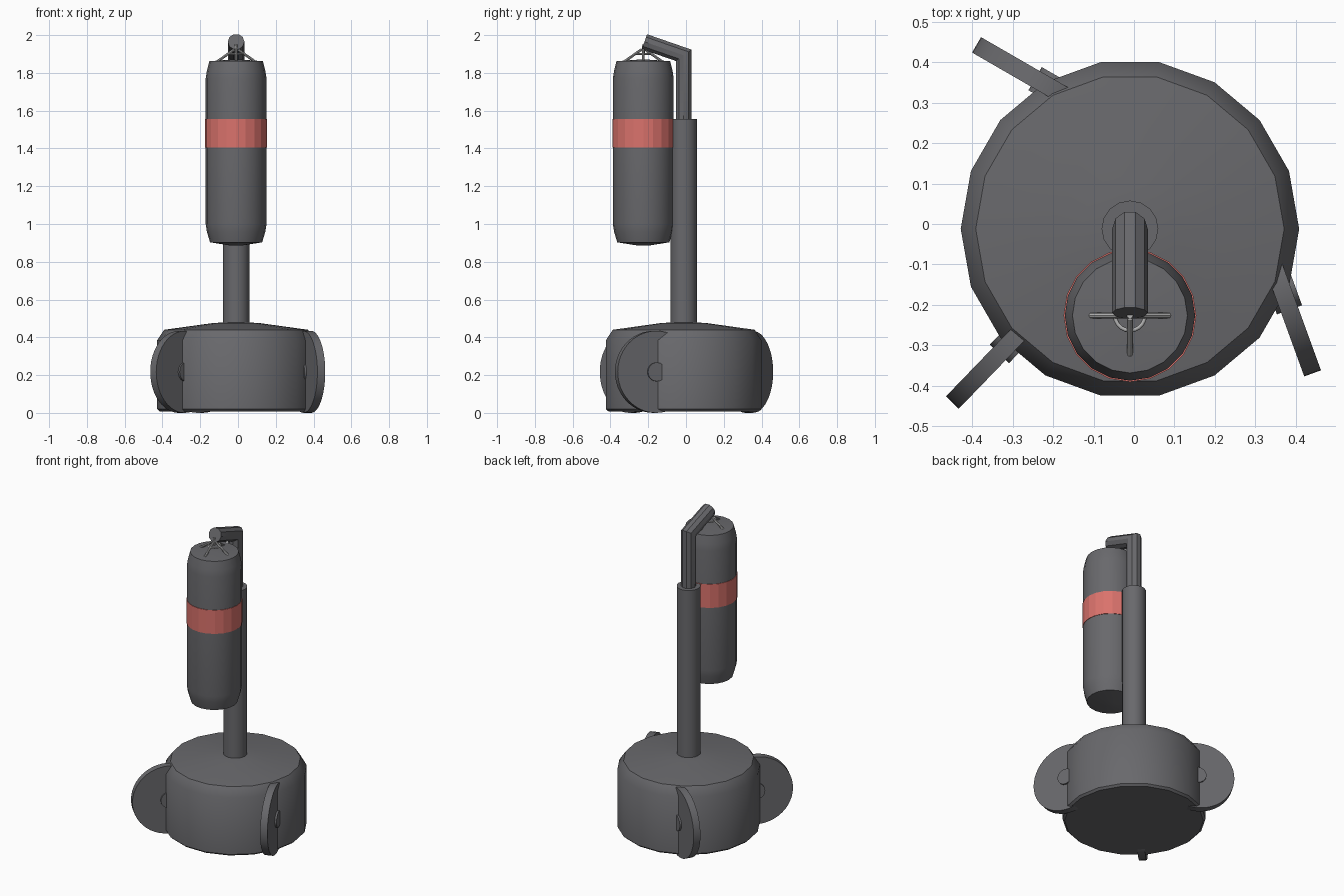
import bpy, bmesh
from math import sin, cos, pi, radians
from mathutils import Vector

cube = bpy.data.objects.get("Cube")
if cube:
    bpy.data.objects.remove(cube, do_unlink=True)


def material(name, color):
    m = bpy.data.materials.new(name)
    m.use_nodes = True
    m.diffuse_color = (*color, 1)
    m.node_tree.nodes["Principled BSDF"].inputs["Base Color"].default_value = (*color, 1)
    return m


GREY = material("dark grey", (0.14, 0.14, 0.15))
RED = material("soft red", (0.70, 0.17, 0.15))
STEEL = material("light steel", (0.45, 0.45, 0.45))


def finish(name, bm, mat, smooth=40):
    """Turn a bmesh into a shaded object."""
    bmesh.ops.recalc_face_normals(bm, faces=bm.faces)
    mesh = bpy.data.meshes.new(name)
    bm.to_mesh(mesh)
    bm.free()
    mesh.materials.append(mat)
    ob = bpy.data.objects.new(name, mesh)
    bpy.context.collection.objects.link(ob)
    if smooth:
        bpy.ops.object.select_all(action="DESELECT")
        ob.select_set(True)
        bpy.context.view_layer.objects.active = ob
        bpy.ops.object.shade_smooth_by_angle(angle=radians(smooth))
    return ob


def skin(name, rings, mat, smooth=40):
    """Join rings of points into a capped solid."""
    bm = bmesh.new()
    loops = [[bm.verts.new(p) for p in ring] for ring in rings]
    n = len(loops[0])
    for a, b in zip(loops, loops[1:]):
        for i in range(n):
            j = (i + 1) % n
            bm.faces.new((a[i], a[j], b[j], b[i]))
    bm.faces.new(loops[0])
    bm.faces.new(loops[-1])
    return finish(name, bm, mat, smooth)


def lathe(name, profile, sides, center, mat, smooth=40):
    """Revolve (radius, height) pairs about a vertical axis."""
    rings = [[(center[0] + r * cos(2 * pi * i / sides),
               center[1] + r * sin(2 * pi * i / sides), z)
              for i in range(sides)] for r, z in profile]
    return skin(name, rings, mat, smooth)


def rod(name, a, b, radius, sides, mat):
    """Straight cylinder between two points."""
    a, b = Vector(a), Vector(b)
    bm = bmesh.new()
    bmesh.ops.create_cone(bm, cap_ends=True, segments=sides, radius1=radius,
                          radius2=radius, depth=(b - a).length)
    ob = finish(name, bm, mat)
    ob.location = (a + b) / 2
    ob.rotation_euler = (b - a).to_track_quat("Z", "Y").to_euler()
    return ob


CX, CY = -0.01, -0.012
BAG_Y = -0.226

# Round weighted base with chamfered shoulder and shallow conical lid
lathe("base", [(0.405, 0.008), (0.418, 0.02), (0.418, 0.385), (0.381, 0.44),
               (0.12, 0.476), (0.04, 0.48)], 18, (CX, CY), GREY)

# Three swivelled wheels half sunk into the base, with hubs on both sides
wheels = {"front_left": (0.367, -0.165, 290),
          "front_right": (-0.298, -0.285, 226),
          "back_right": (-0.201, 0.334, 150)}
for side, (x, y, turn) in wheels.items():
    d = Vector((cos(radians(turn)), sin(radians(turn)), 0))
    axis = Vector((-d.y, d.x, 0))
    c = Vector((x, y, 0.217))
    rod(side + "_wheel", c - axis * 0.022, c + axis * 0.022, 0.217, 48, GREY)
    rod(side + "_hub", c - axis * 0.033, c + axis * 0.033, 0.05, 20, GREY)

# Lower post
lathe("lower_post", [(0.07, 0.46), (0.07, 1.555)], 16, (CX, CY), GREY, 30)

# Upper post bending forward into the arm, with a mitred elbow
R, SIDES = 0.044, 10
elbow = Vector((CX, CY, 1.893))
tip = Vector((CX, -0.22, 1.965))
up = Vector((0, 0, 1))
along = (tip - elbow).normalized()
miter = (up + along).normalized()
arm_side = Vector((0, along.z, -along.y))
rings = [[], [], []]
for i in range(SIDES):
    a = 2 * pi * i / SIDES
    sx, sy = R * cos(a), R * sin(a)
    flat = Vector((sx, sy, 0))
    rings[0].append(Vector((CX, CY, 1.54)) + flat)
    rings[1].append(elbow + flat - up * (flat.dot(miter) / miter.z))
    rings[2].append(tip + Vector((sx, 0, 0)) + arm_side * sy)
skin("upper_post_and_arm", rings, GREY, 30)

# Hanging bag with tapered ends, and its coloured band
lathe("bag", [(0.03, 0.886), (0.138, 0.903), (0.155, 0.96), (0.161, 1.0),
              (0.161, 1.77), (0.155, 1.81), (0.142, 1.862), (0.03, 1.87)],
      20, (CX, BAG_Y), GREY)
lathe("bag_band", [(0.164, 1.405), (0.164, 1.557)], 20, (CX, BAG_Y), RED, 0)

# Four straps fanning down from the hanger ring
for i, name in enumerate(("left", "back", "right", "front")):
    a = i * pi / 2
    foot = (CX + 0.097 * cos(a), BAG_Y + 0.097 * sin(a), 1.862)
    head = (CX + 0.008 * cos(a), BAG_Y + 0.008 * sin(a), 1.925)
    rod(name + "_strap", foot, head, 0.007, 8, STEEL)
rod("hanger_pin", (CX, BAG_Y, 1.9), (CX, BAG_Y, 1.95), 0.008, 8, STEEL)
bpy.ops.mesh.primitive_torus_add(location=(CX, BAG_Y, 1.9), major_radius=0.037,
                                 minor_radius=0.005, major_segments=20,
                                 minor_segments=8)
ring = bpy.context.object
ring.name = "hanger_ring"
ring.data.materials.append(STEEL)
bpy.ops.object.shade_smooth()
